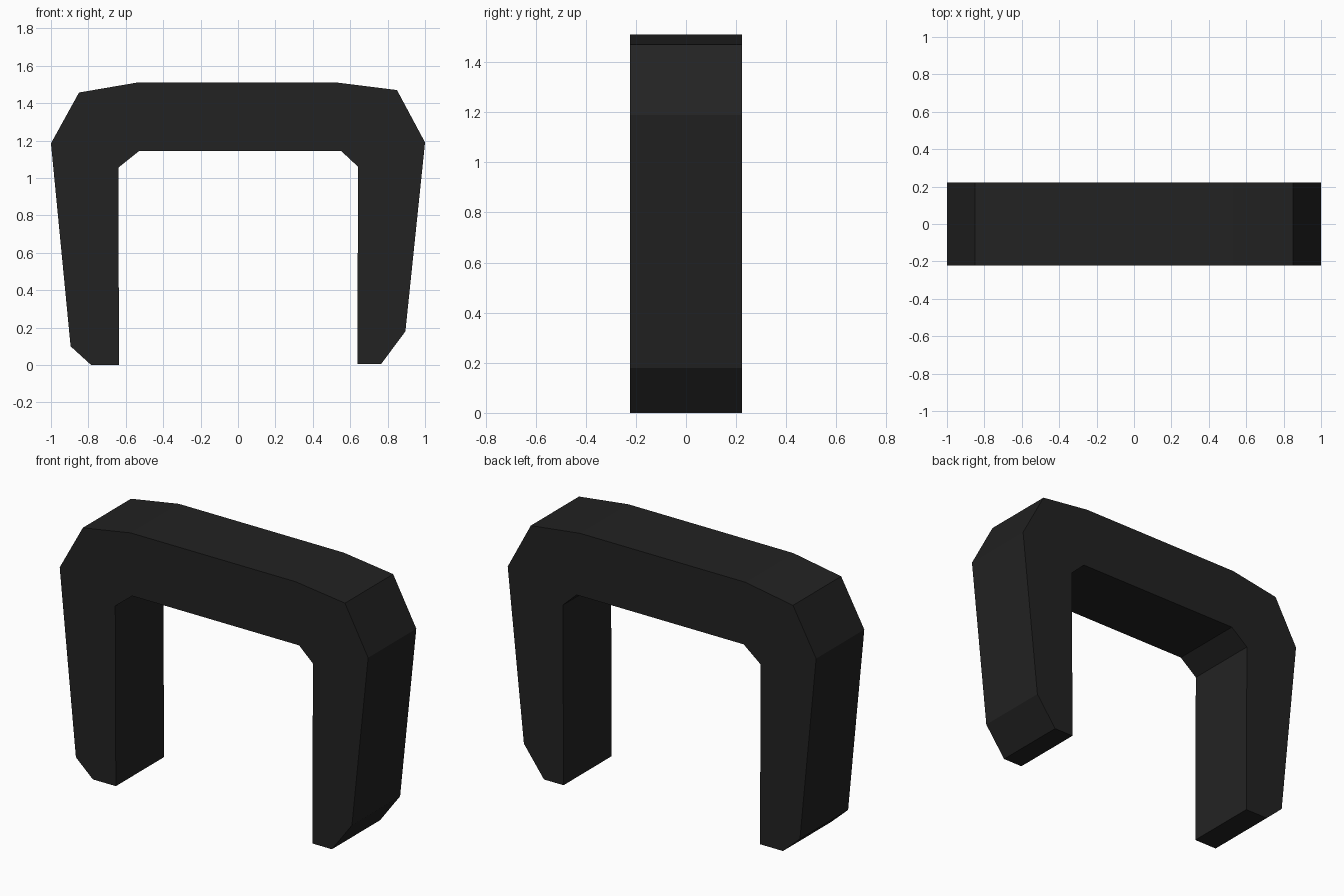
import bpy
import bmesh

cube = bpy.data.objects.get("Cube")
if cube:
    bpy.data.objects.remove(cube, do_unlink=True)

# Single near-black colour
black = bpy.data.materials.new("matte_black")
black.use_nodes = True
color = (0.016, 0.016, 0.016, 1)
black.diffuse_color = color
black.node_tree.nodes["Principled BSDF"].inputs["Base Color"].default_value = color

HALF_DEPTH = 0.223

# Arch outline (x, z): outer edge left foot to right foot, then inner edge back
outer = [(-0.785, 0), (-0.895, 0.10), (-1.0, 1.185), (-0.85, 1.457), (-0.54, 1.51),
         (0.53, 1.51), (0.85, 1.47), (1.0, 1.19), (0.895, 0.18), (0.765, 0.005)]
inner = [(0.638, 0.005), (0.642, 1.06), (0.553, 1.143),
         (-0.53, 1.143), (-0.64, 1.055), (-0.636, 0)]

# Extrude the outline through the depth
bm = bmesh.new()
front = bm.faces.new([bm.verts.new((x, -HALF_DEPTH, z)) for x, z in outer + inner])
ext = bmesh.ops.extrude_face_region(bm, geom=[front], use_keep_orig=True)
moved = [g for g in ext["geom"] if isinstance(g, bmesh.types.BMVert)]
bmesh.ops.translate(bm, verts=moved, vec=(0, 2 * HALF_DEPTH, 0))
bmesh.ops.recalc_face_normals(bm, faces=bm.faces)

mesh = bpy.data.meshes.new("arch_bracket")
bm.to_mesh(mesh)
bm.free()
mesh.materials.append(black)
arch = bpy.data.objects.new("arch_bracket", mesh)
bpy.context.collection.objects.link(arch)
